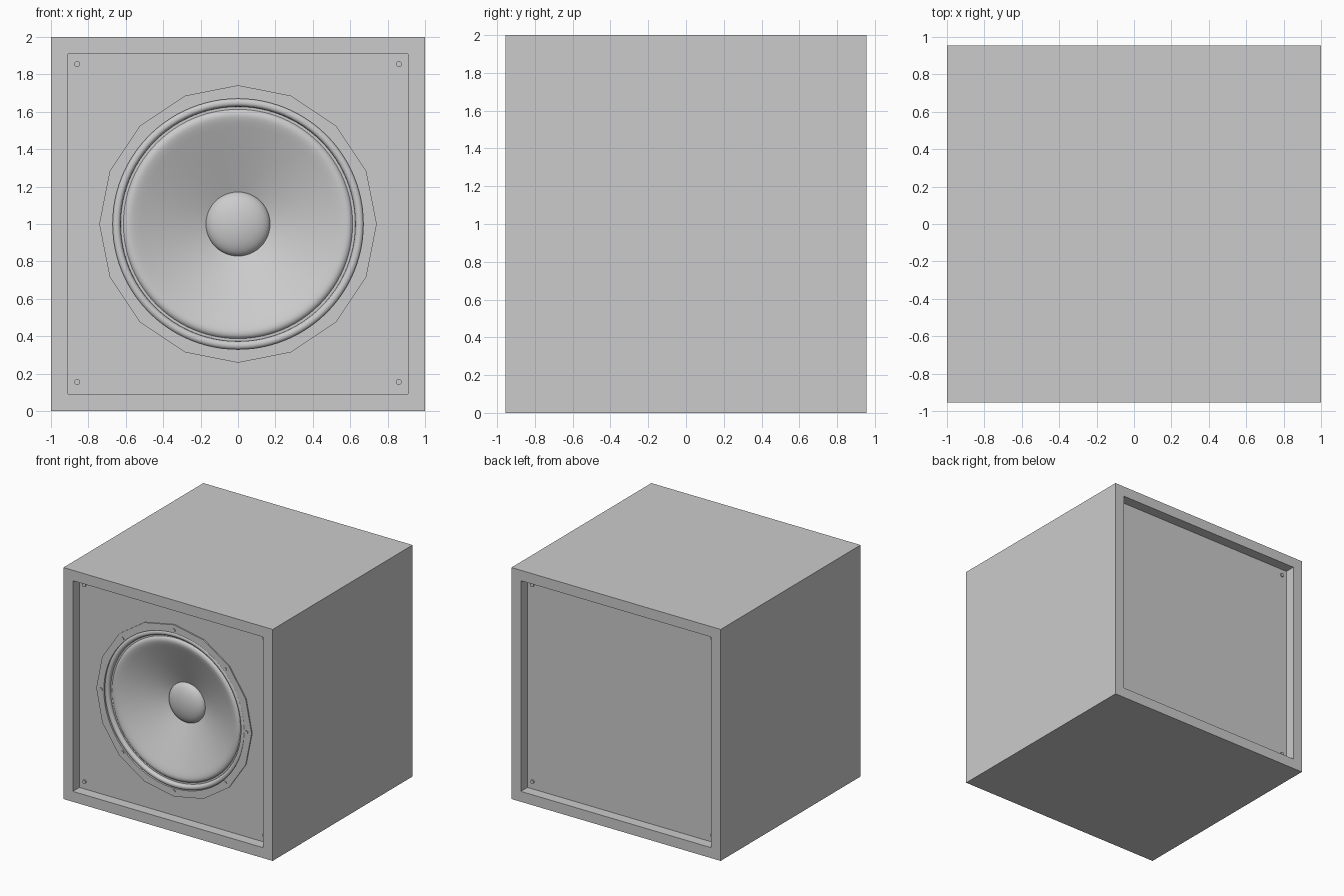
import bpy, bmesh, math
from mathutils import Matrix

if "Cube" in bpy.data.objects:
    bpy.data.objects.remove(bpy.data.objects["Cube"])

CZ = 1.0          # height of the driver axis
PANEL = 0.865     # distance of both baffle faces from the centre


def make(name, bm):
    bmesh.ops.recalc_face_normals(bm, faces=bm.faces)
    me = bpy.data.meshes.new(name)
    bm.to_mesh(me)
    bm.free()
    ob = bpy.data.objects.new(name, me)
    bpy.context.collection.objects.link(ob)
    return ob


def box(name, size, loc):
    bm = bmesh.new()
    bmesh.ops.create_cube(bm, size=1, matrix=Matrix.Translation(loc) @ Matrix.Diagonal((*size, 1)))
    return make(name, bm)


def disc(name, r, y0, y1, x=0, z=CZ, sides=16):
    # cylinder lying along y
    bm = bmesh.new()
    m = Matrix.Translation((x, (y0 + y1) / 2, z)) @ Matrix.Rotation(math.pi / 2, 4, 'X')
    bmesh.ops.create_cone(bm, cap_ends=True, segments=sides, radius1=r, radius2=r,
                          depth=abs(y1 - y0), matrix=m)
    return make(name, bm)


def lathe(name, profile, steps=96):
    # turn (radius, y) points around the driver axis
    bm = bmesh.new()
    vs = [bm.verts.new((r, y, CZ)) for r, y in profile]
    es = [bm.edges.new(p) for p in zip(vs, vs[1:])]
    bmesh.ops.spin(bm, geom=vs + es, cent=(0, 0, CZ), axis=(0, 1, 0),
                   angle=2 * math.pi, steps=steps)
    bmesh.ops.remove_doubles(bm, verts=bm.verts, dist=1e-4)
    bmesh.ops.recalc_face_normals(bm, faces=bm.faces)
    # sheet surfaces face the front
    if sum(f.normal.y * f.calc_area() for f in bm.faces) > 0:
        flip = True
    else:
        flip = False
    ob = make(name, bm)
    if flip:
        ob.data.flip_normals()
    smooth(ob, 50)
    return ob


def smooth(ob, deg):
    bpy.ops.object.select_all(action='DESELECT')
    ob.select_set(True)
    bpy.context.view_layer.objects.active = ob
    bpy.ops.object.shade_smooth_by_angle(angle=math.radians(deg))


def cut(ob, cutter):
    mod = ob.modifiers.new("hole", 'BOOLEAN')
    mod.operation = 'DIFFERENCE'
    mod.solver = 'EXACT'
    mod.object = cutter


# Cabinet: box open at front and back
cabinet = box("cabinet_shell", (2, 1.91, 2), (0, 0, 1))
opening = box("opening_cutter", (1.82, 3, 1.82), (0, 0, CZ))
cut(cabinet, opening)

# Recessed front baffle and back panel
front = box("front_baffle", (1.82, 0.08, 1.82), (0, -PANEL + 0.04, CZ))
box("back_panel", (1.82, 0.08, 1.82), (0, PANEL - 0.04, CZ))

# Sixteen-sided driver flange and the round hole through it
flange = disc("driver_flange", 0.742, -PANEL - 0.01, -PANEL + 0.02)
hole = disc("driver_hole_cutter", 0.67, -1.2, -0.5, sides=96)
cut(front, hole)
cut(flange, hole)
for c in (opening, hole):
    c.hide_render = True
    c.hide_viewport = True
    c.display_type = 'WIRE'

# Gasket ring, groove, rolled surround and cone
lathe("gasket_ring", [(0.671, -0.858), (0.664, -0.867), (0.655, -0.871), (0.643, -0.871),
                      (0.634, -0.866), (0.629, -0.856), (0.627, -0.842)])
lathe("surround_and_cone", [(0.628, -0.842), (0.613, -0.842), (0.607, -0.850), (0.598, -0.856),
                            (0.585, -0.859), (0.57, -0.857), (0.55, -0.851),
                            (0.52, -0.839), (0.4, -0.788), (0.28, -0.737), (0.165, -0.688)])

# Domed dust cap
R, H = 0.172, 0.07
lathe("dust_cap", [(R * math.sin(t), -0.688 - H * (math.cos(t)))
                   for t in [math.pi / 2 * i / 10 for i in range(10, -1, -1)]])

# Eight flange screws
for i in range(8):
    a = i * math.pi / 4
    disc("flange_screw", 0.014, -PANEL - 0.016, -PANEL, 0.695 * math.cos(a),
         CZ + 0.695 * math.sin(a), 12)

# Corner screws on both panels
for s in (-1, 1):
    for x in (-0.86, 0.86):
        for dz in (-0.85, 0.85):
            disc("panel_screw", 0.016, s * (PANEL - 0.005), s * (PANEL + 0.012), x, CZ + 0.005 + dz, 12)
